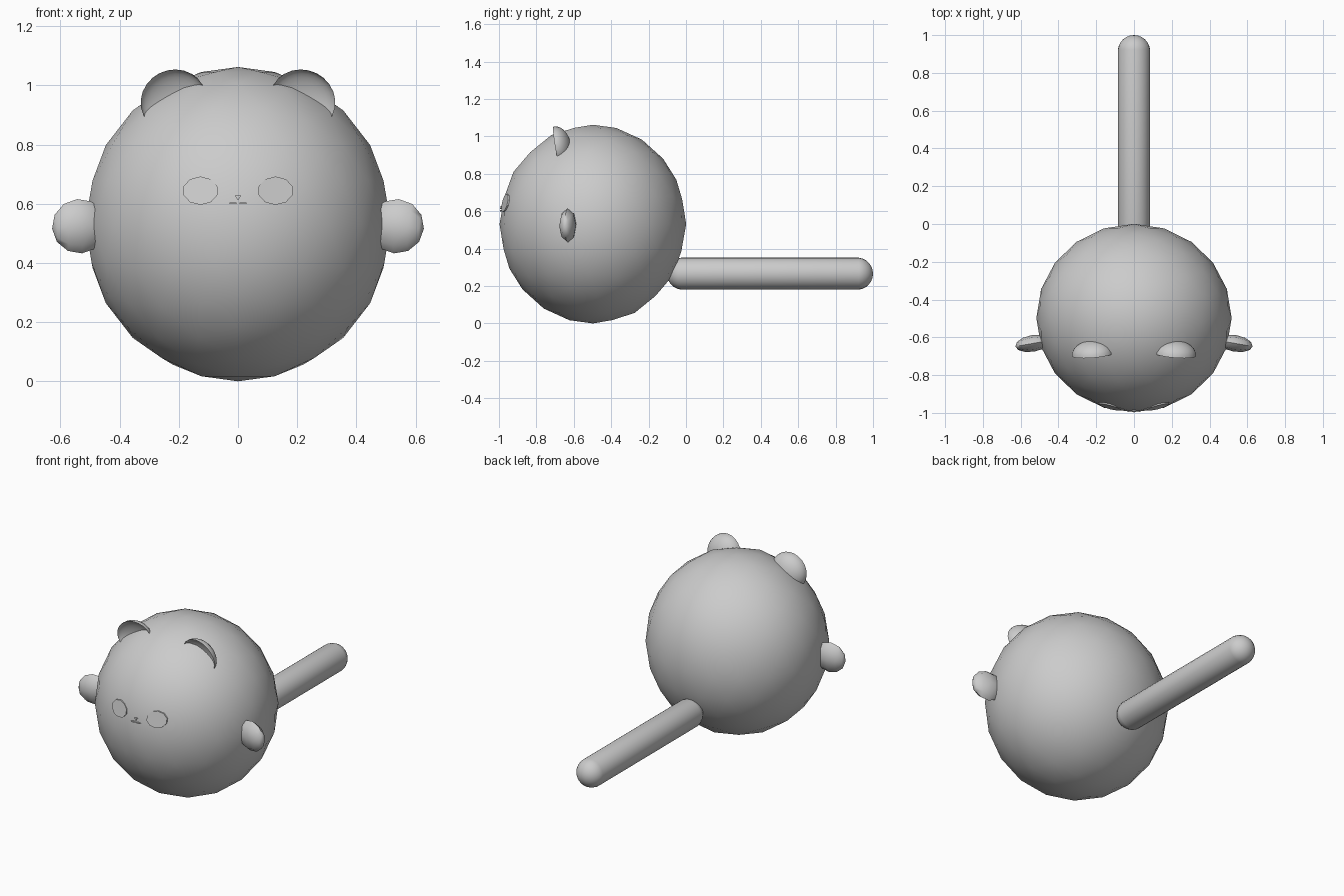
import bpy, bmesh
from math import pi, sin, cos, radians, sqrt
from mathutils import Matrix, Vector

cube = bpy.data.objects.get("Cube")
if cube:
    bpy.data.objects.remove(cube, do_unlink=True)

# Single flat grey
grey = bpy.data.materials.new("soft_grey")
grey.use_nodes = True
colour = (0.6, 0.6, 0.6, 1)
grey.diffuse_color = colour
grey.node_tree.nodes["Principled BSDF"].inputs["Base Color"].default_value = colour

CENTRE = Vector((0, -0.498, 0.531))
RADII = Vector((0.517, 0.499, 0.531))


def finish(bm, name, angle=50):
    bmesh.ops.recalc_face_normals(bm, faces=bm.faces)
    mesh = bpy.data.meshes.new(name)
    bm.to_mesh(mesh)
    bm.free()
    mesh.materials.append(grey)
    obj = bpy.data.objects.new(name, mesh)
    bpy.context.collection.objects.link(obj)
    bpy.ops.object.select_all(action='DESELECT')
    obj.select_set(True)
    bpy.context.view_layer.objects.active = obj
    bpy.ops.object.shade_smooth_by_angle(angle=radians(angle))
    return obj


# Round body, fitted to its overall size
bm = bmesh.new()
bmesh.ops.create_icosphere(bm, subdivisions=3, radius=1)
bmesh.ops.rotate(bm, verts=bm.verts, matrix=Matrix.Rotation(pi / 2, 3, 'Z'))
bmesh.ops.scale(bm, verts=bm.verts, vec=RADII)
bmesh.ops.translate(bm, verts=bm.verts, vec=CENTRE)
finish(bm, "body")

# Long capsule tail, a sphere split at its equator and stretched
bm = bmesh.new()
bmesh.ops.create_uvsphere(bm, u_segments=24, v_segments=13, radius=0.086)
for v in bm.verts:
    v.co.z += 0.91 if v.co.z > 0 else -0.02
bmesh.ops.rotate(bm, verts=bm.verts, matrix=Matrix.Rotation(-pi / 2, 3, 'X'))
bmesh.ops.translate(bm, verts=bm.verts, vec=(0, 0.004, 0.266))
finish(bm, "tail")


def ear(side, name):
    # Half ellipsoid with a flat, slightly dished front
    bm = bmesh.new()
    bmesh.ops.create_uvsphere(bm, u_segments=24, v_segments=16, radius=1)
    bmesh.ops.rotate(bm, verts=bm.verts, matrix=Matrix.Rotation(pi / 2, 3, 'X'))
    for v in bm.verts:
        if v.co.y < -0.01:
            v.co.y *= -0.6
    bmesh.ops.scale(bm, verts=bm.verts, vec=(0.112, 0.075, 0.104))
    bm.transform(Matrix.Translation((side * 0.219, -0.691, 0.949))
                 @ Matrix.Rotation(side * radians(27), 4, 'Y')
                 @ Matrix.Rotation(radians(11), 4, 'X'))
    finish(bm, name)


def paw(side, name):
    # Chunky low-poly flattened blob
    bm = bmesh.new()
    bmesh.ops.create_uvsphere(bm, u_segments=8, v_segments=6, radius=1)
    bmesh.ops.rotate(bm, verts=bm.verts, matrix=Matrix.Rotation(pi / 2, 3, 'Y'))
    for v in bm.verts:
        v.co.x *= 0.095
        v.co.y *= 0.044
        v.co.z *= 0.092
    bm.transform(Matrix.Translation((side * 0.535, -0.632, 0.524))
                 @ Matrix.Rotation(-side * radians(10), 4, 'Z')
                 @ Matrix.Rotation(side * radians(5), 4, 'Y'))
    finish(bm, name, 60)


def on_body(x, z, lift):
    # Point on the front of the body, raised slightly
    d = 1 - (x / RADII.x) ** 2 - ((z - CENTRE.z) / RADII.z) ** 2
    return Vector((x, CENTRE.y - RADII.y * sqrt(d) - lift, z))


def plate(name, x, z, rx, rz, sides, tilt=0):
    # Thin oval plate that follows the body
    bm = bmesh.new()
    ring = []
    for i in range(sides):
        a = 2 * pi * i / sides + tilt
        ring.append((x + rx * cos(a), z + rz * sin(a)))
    front = [bm.verts.new(on_body(*p, 0.003)) for p in ring]
    back = [bm.verts.new(on_body(*p, -0.005)) for p in ring]
    bm.faces.new(front)
    bm.faces.new(back[::-1])
    for i in range(sides):
        j = (i + 1) % sides
        bm.faces.new((front[i], back[i], back[j], front[j]))
    finish(bm, name, 30)


for side, word in ((1, "left"), (-1, "right")):
    ear(side, word + "_ear")
    paw(side, word + "_paw")
    plate(word + "_eye", side * 0.127, 0.644, 0.06, 0.048, 10, pi / 10)
    plate(word + "_mouth", side * 0.017, 0.602, 0.015, 0.004, 6)
plate("nose", 0, 0.622, 0.012, 0.01, 3, -pi / 2)
